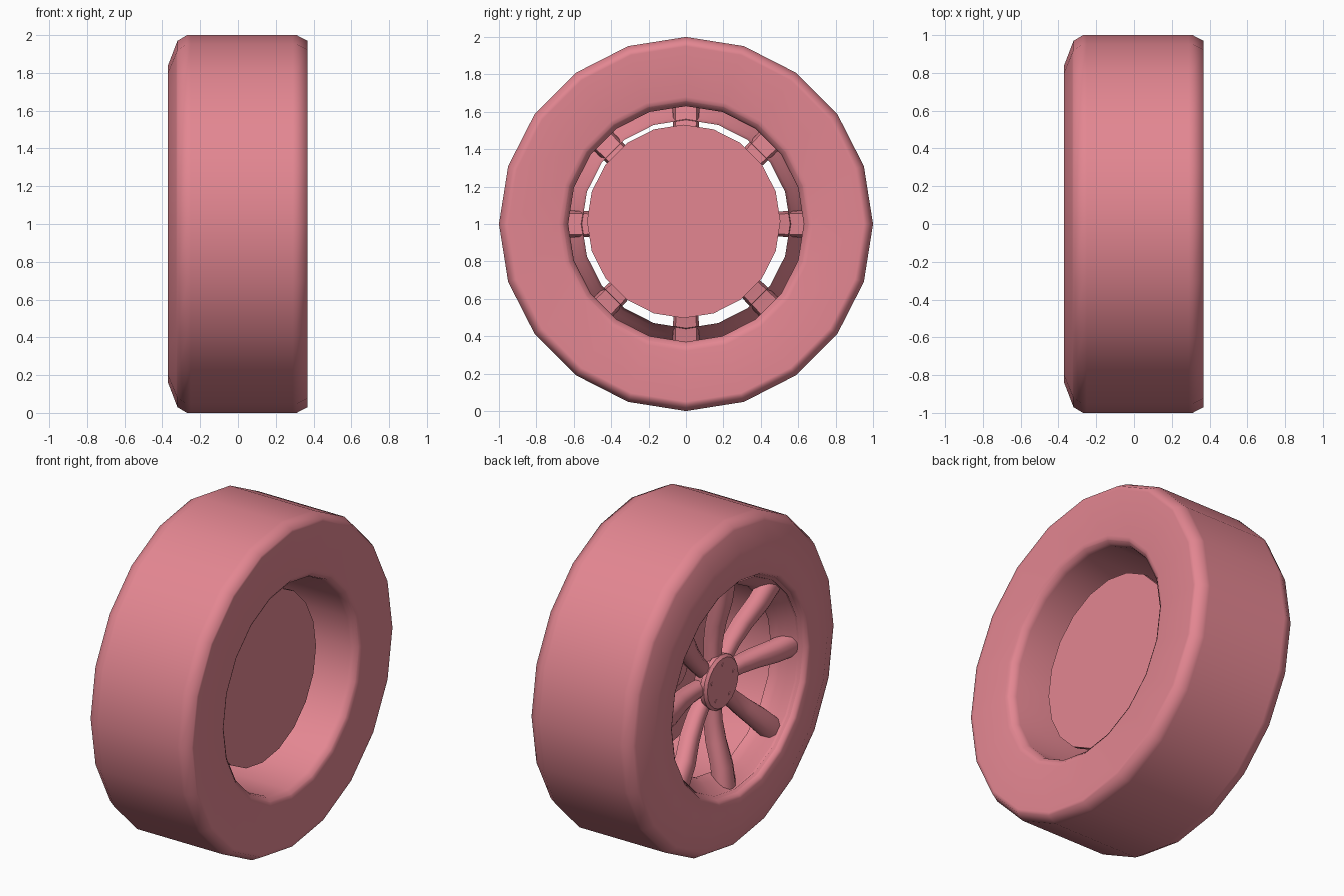
import bpy, bmesh
from math import sin, cos, pi
from mathutils import Matrix, Vector

if "Cube" in bpy.data.objects:
    bpy.data.objects.remove(bpy.data.objects["Cube"])

SIDES = 20
CENTRE = Vector((0, 0, 1))
pink = bpy.data.materials.new("pink")
pink.diffuse_color = (0.77, 0.24, 0.285, 1)
pink.use_nodes = True
pink.node_tree.nodes["Principled BSDF"].inputs["Base Color"].default_value = pink.diffuse_color


def finish(bm, name, angle=0.7):
    bmesh.ops.recalc_face_normals(bm, faces=bm.faces)
    mesh = bpy.data.meshes.new(name)
    bm.to_mesh(mesh)
    bm.free()
    mesh.materials.append(pink)
    ob = bpy.data.objects.new(name, mesh)
    bpy.context.collection.objects.link(ob)
    bpy.ops.object.select_all(action='DESELECT')
    ob.select_set(True)
    bpy.context.view_layer.objects.active = ob
    bpy.ops.object.shade_smooth_by_angle(angle=angle)
    return ob


def lathe(name, profile, closed=False, caps=False, sides=SIDES, offset=(0, 0), angle=0.7):
    """Revolve (x, radius) points about the wheel axis."""
    bm = bmesh.new()
    rings = []
    for x, r in profile:
        rings.append([bm.verts.new(CENTRE + Vector((x, offset[0] + r * sin(2 * pi * i / sides),
                                                    offset[1] + r * cos(2 * pi * i / sides))))
                      for i in range(sides)])
    pairs = list(zip(rings, rings[1:]))
    if closed:
        pairs.append((rings[-1], rings[0]))
    for a, b in pairs:
        for i in range(sides):
            j = (i + 1) % sides
            bm.faces.new((a[i], a[j], b[j], b[i]))
    if caps:
        bm.faces.new(rings[0])
        bm.faces.new(rings[-1])
    return finish(bm, name, angle)


# Tyre: asymmetric shoulders, flat sidewalls, tight beads
lathe("tyre", [(-0.34, 0.645), (-0.362, 0.655), (-0.37, 0.67), (-0.37, 0.84),
               (-0.327, 0.952), (-0.32, 0.97), (-0.27, 1.0), (-0.25, 1.0),
               (0.29, 1.0), (0.31, 1.0), (0.367, 0.97), (0.367, 0.95),
               (0.367, 0.68), (0.362, 0.66), (0.35, 0.645)], closed=True, angle=1.2)

# Rim: wide barrel, plus the flared outer ring that carries the spokes
lathe("rim_barrel", [(0.358, 0.652), (0.345, 0.637), (0.32, 0.63), (-0.33, 0.63)])
lathe("rim_flare", [(-0.185, 0.557), (-0.205, 0.558), (-0.24, 0.575),
                    (-0.28, 0.605), (-0.325, 0.635), (-0.362, 0.66)], angle=0.9)

# Brake disc (slightly off the axis) and its central boss
lathe("brake_disc", [(0.175, 0.517), (0.145, 0.517)], caps=True, offset=(-0.012, 0.014))
lathe("disc_boss", [(0.145, 0.12), (0.075, 0.12), (0.065, 0.11)], caps=True)

# Hub and centre cap
lathe("hub", [(-0.13, 0.11), (-0.15, 0.13), (-0.20, 0.145), (-0.21, 0.165),
              (-0.235, 0.165), (-0.25, 0.15)], caps=True)

# Bolts around the hub face
for k in range(5):
    a = 2 * pi * k / 5
    lathe(f"hub_bolt_{k + 1}", [(-0.24, 0.012), (-0.254, 0.012)], caps=True, sides=6,
          offset=(0.11 * sin(a), 0.11 * cos(a)))

# Spokes: stations of radius, x position, width, thickness
STATIONS = [(0.11, -0.185, 0.09, 0.08), (0.24, -0.19, 0.10, 0.09),
            (0.36, -0.21, 0.115, 0.095), (0.50, -0.25, 0.135, 0.095),
            (0.64, -0.27, 0.145, 0.095)]
SECTION = [(-0.4, 0.5), (0.4, 0.5), (0.5, 0.1), (0.42, -0.3), (0.2, -0.5),
           (-0.2, -0.5), (-0.42, -0.3), (-0.5, 0.1)]


def spoke(index):
    bm = bmesh.new()
    rings = [[bm.verts.new((x + t * v, w * u, r)) for u, v in SECTION]
             for r, x, w, t in STATIONS]
    n = len(SECTION)
    for a, b in zip(rings, rings[1:]):
        for i in range(n):
            j = (i + 1) % n
            bm.faces.new((a[i], a[j], b[j], b[i]))
    bm.faces.new(rings[0])
    bm.faces.new(rings[-1])
    bm.transform(Matrix.Translation(CENTRE) @ Matrix.Rotation(index * pi / 4, 4, 'X'))
    finish(bm, f"spoke_{index + 1}", 0.9)


for k in range(8):
    spoke(k)
